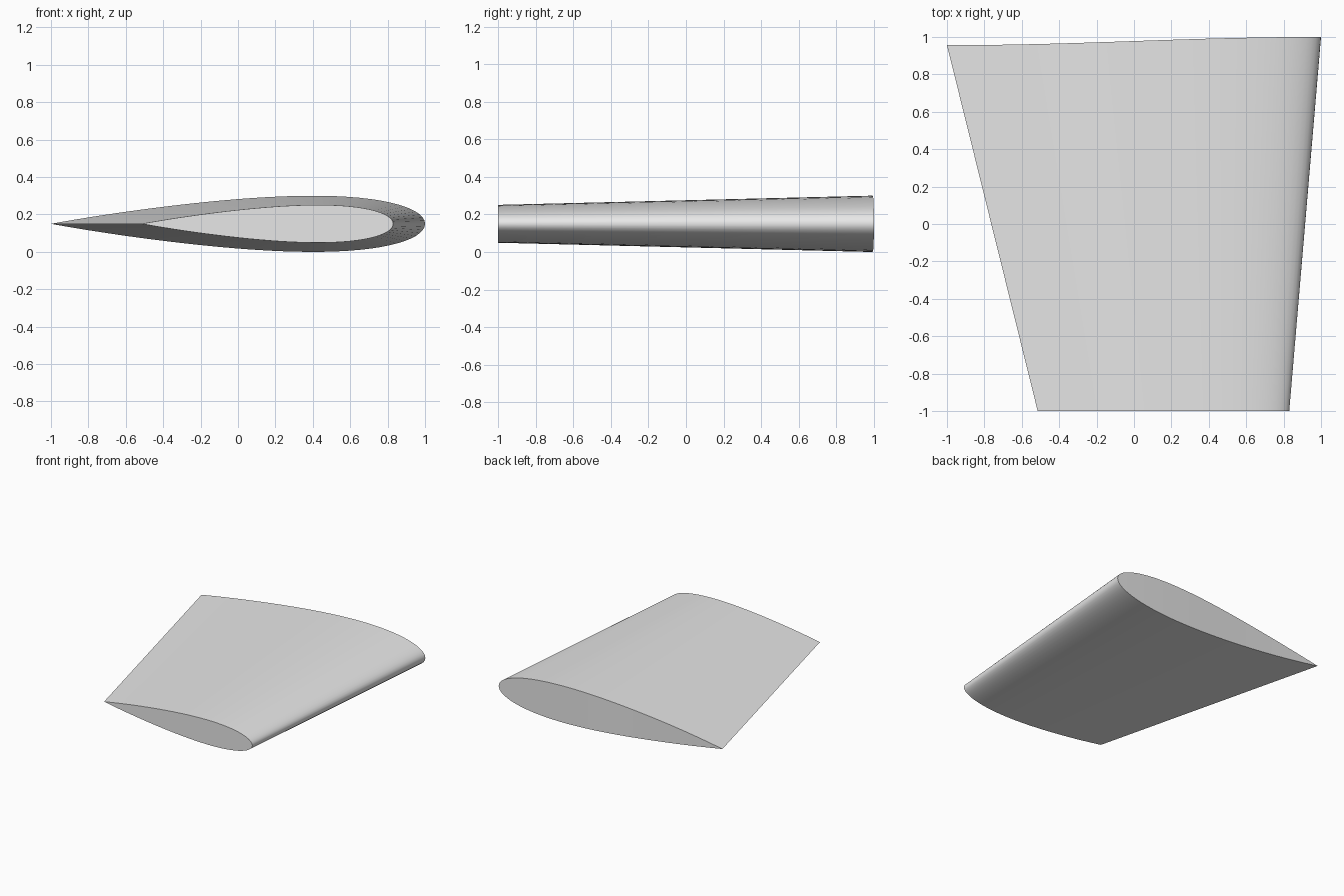
import bpy, bmesh, math

if "Cube" in bpy.data.objects:
    bpy.data.objects.remove(bpy.data.objects["Cube"], do_unlink=True)

STEPS = 40
MID_Z = 0.15


def half_thickness(t):
    """Symmetric aerofoil, 15 % thick, with a closed trailing edge."""
    return 0.75 * (0.2969 * math.sqrt(t) - 0.126 * t - 0.3516 * t**2
                   + 0.2843 * t**3 - 0.1036 * t**4)


def section(bm, nose, tail, depth):
    """Return upper and lower vertex rows, sharing the nose and tail points."""
    chord = nose - tail
    upper, lower = [], []
    for i in range(STEPS + 1):
        t = (1 - math.cos(math.pi * i / STEPS)) / 2
        x = nose - chord * t
        z = chord * half_thickness(t)
        top = bm.verts.new((x, depth(x), MID_Z + z))
        end = i in (0, STEPS)
        upper.append(top)
        lower.append(top if end else bm.verts.new((x, depth(x), MID_Z - z)))
    return upper, lower


def bridge(bm, row_a, row_b):
    for i in range(STEPS):
        corners = (row_a[i], row_a[i + 1], row_b[i + 1], row_b[i])
        bm.faces.new(list(dict.fromkeys(corners)))


# Tapered wing: flat tip in front, gently S-curved root behind
bm = bmesh.new()
tip_up, tip_low = section(bm, 0.83, -0.515, lambda x: -1.0)
root_up, root_low = section(bm, 1.0, -1.0,
                            lambda x: 0.978 + 0.022 * math.sin(x * math.pi / 2))
bridge(bm, tip_up, root_up)      # upper skin
bridge(bm, tip_low, root_low)    # lower skin
bridge(bm, tip_up, tip_low)      # tip cap
bridge(bm, root_up, root_low)    # root cap
bmesh.ops.recalc_face_normals(bm, faces=bm.faces)
mesh = bpy.data.meshes.new("wing")
bm.to_mesh(mesh)
bm.free()

wing = bpy.data.objects.new("wing", mesh)
bpy.context.collection.objects.link(wing)

# Plain grey finish
grey = bpy.data.materials.new("light grey")
grey.use_nodes = True
grey.diffuse_color = (0.8, 0.8, 0.8, 1)
grey.node_tree.nodes["Principled BSDF"].inputs["Base Color"].default_value = (0.8, 0.8, 0.8, 1)
mesh.materials.append(grey)

bpy.ops.object.select_all(action='DESELECT')
wing.select_set(True)
bpy.context.view_layer.objects.active = wing
bpy.ops.object.shade_smooth_by_angle(angle=math.radians(35))
